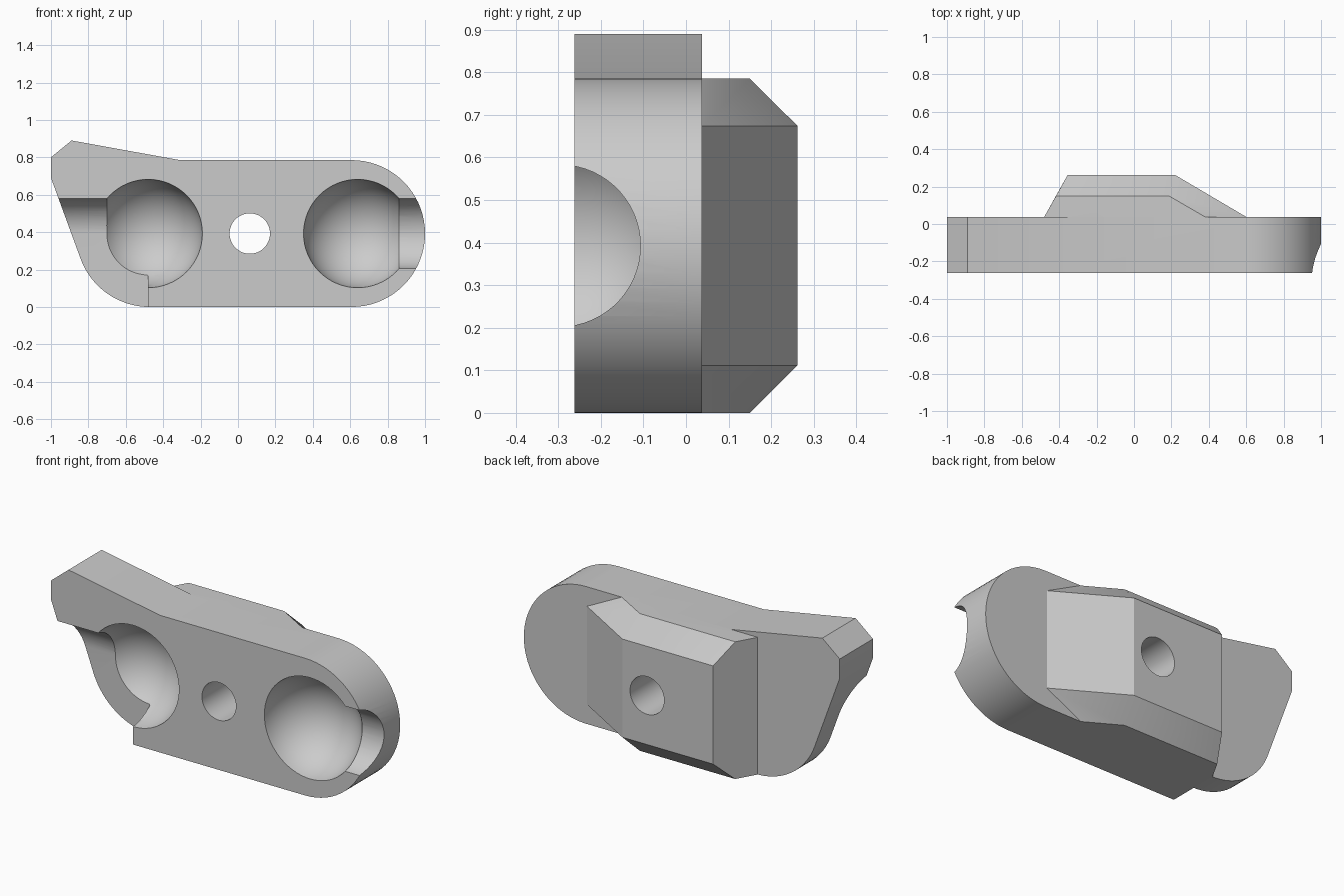
import bpy, bmesh
from math import sin, cos, pi, radians
from mathutils import Vector, Matrix

cube = bpy.data.objects.get("Cube")
if cube:
    bpy.data.objects.remove(cube, do_unlink=True)

FRONT, BACK, BOSS = -0.262, 0.038, 0.262   # plate front, plate back, boss face
H = 0.785                                  # plate height
MID = H / 2
LEFT_X, RIGHT_X = -0.48, 0.64              # socket centres
AXIS_Y = -0.297                            # depth of socket centres
BALL, BORE = 0.292, 0.19                   # socket and channel radii

grey = bpy.data.materials.new("light grey")
grey.use_nodes = True
grey.diffuse_color = (0.6, 0.6, 0.6, 1)
grey.node_tree.nodes["Principled BSDF"].inputs["Base Color"].default_value = grey.diffuse_color


def finish(name, bm):
    bmesh.ops.recalc_face_normals(bm, faces=bm.faces[:])
    mesh = bpy.data.meshes.new(name)
    bm.to_mesh(mesh)
    bm.free()
    mesh.materials.append(grey)
    obj = bpy.data.objects.new(name, mesh)
    bpy.context.collection.objects.link(obj)
    return obj


def arc(cx, cy, r, start, end, steps):
    angles = [radians(start + (end - start) * i / steps) for i in range(steps + 1)]
    return [(cx + r * cos(a), cy + r * sin(a)) for a in angles]


def prism(name, profile, axis, lo, hi):
    """Extrude a 2D profile along x, y or z."""
    place = {"x": lambda a, b, t: (t, a, b),
             "y": lambda a, b, t: (a, t, b),
             "z": lambda a, b, t: (a, b, t)}[axis]
    bm = bmesh.new()
    face = bm.faces.new([bm.verts.new(place(a, b, lo)) for a, b in profile])
    ext = bmesh.ops.extrude_face_region(bm, geom=[face])
    verts = [v for v in ext["geom"] if isinstance(v, bmesh.types.BMVert)]
    bmesh.ops.translate(bm, verts=verts, vec=Vector(place(0, 0, hi - lo)))
    return finish(name, bm)


def ball(name, x):
    bm = bmesh.new()
    turn = Matrix.Translation((x, AXIS_Y, MID)) @ Matrix.Rotation(pi / 2, 4, "X")
    bmesh.ops.create_uvsphere(bm, u_segments=64, v_segments=32, radius=BALL, matrix=turn)
    return finish(name, bm)


def combine(target, tool, operation):
    tool.hide_render = True
    mod = target.modifiers.new(tool.name, "BOOLEAN")
    mod.operation, mod.solver, mod.object = operation, "EXACT", tool
    bpy.context.view_layer.objects.active = target
    bpy.ops.object.modifier_apply(modifier=mod.name)
    bpy.data.objects.remove(tool, do_unlink=True)


# Plate: round right end, rounded lower left, raised upper left nose
outline = (arc(1 - MID, MID, MID, -90, 90, 36)
           + [(-0.31, H), (-0.89, 0.89), (-1, 0.80), (-1, 0.69)]
           + arc(-0.473, MID, MID, 201, 270, 16))
body = prism("clamp_body", outline, "y", FRONT, BACK)

# Back boss: hull with chamfered long edges and sloped ends
bm = bmesh.new()
for side in (1, -1):
    for x, y, half in ((-0.48, BACK, MID), (-0.417, 0.15, MID), (-0.355, BOSS, 0.281),
                       (0.22, BOSS, 0.281), (0.187, 0.15, MID),
                       (0.38, BACK, MID), (0.60, BACK, 0.281)):
        bm.verts.new((x, y, MID + side * half))
bmesh.ops.convex_hull(bm, input=bm.verts[:])
bmesh.ops.dissolve_limit(bm, angle_limit=radians(2), verts=bm.verts[:], edges=bm.edges[:])
combine(body, finish("boss", bm), "UNION")

# Ball sockets
combine(body, ball("right_socket", RIGHT_X), "DIFFERENCE")
combine(body, ball("left_socket", LEFT_X), "DIFFERENCE")

# Round channel out of the right end
combine(body, prism("right_channel", arc(AXIS_Y, MID, BORE, 0, 354, 59), "x", RIGHT_X, 1.2),
        "DIFFERENCE")

# Flat lower left recess, rounded along its top edge
floor = AXIS_Y + BORE
recess = arc(AXIS_Y, MID, BORE, 0, 90, 16) + [(-0.6, MID + BORE), (-0.6, -0.2), (floor, -0.2)]
combine(body, prism("left_channel", recess, "x", -1.2, LEFT_X), "DIFFERENCE")

# Matching rounded edge running down to the bottom
recess = (arc(LEFT_X, AXIS_Y, BORE, 90, 0, 16)
          + [(LEFT_X + BORE, -0.6), (LEFT_X - 0.05, -0.6), (LEFT_X - 0.05, floor)])
combine(body, prism("lower_channel", recess, "z", -0.2, MID), "DIFFERENCE")

# Bolt hole
combine(body, prism("bolt_hole", arc(0.063, MID, 0.108, 0, 352.5, 47), "y", -0.6, 0.6),
        "DIFFERENCE")

bpy.ops.object.select_all(action="DESELECT")
body.select_set(True)
bpy.context.view_layer.objects.active = body
bpy.ops.object.shade_smooth_by_angle(angle=radians(25))
